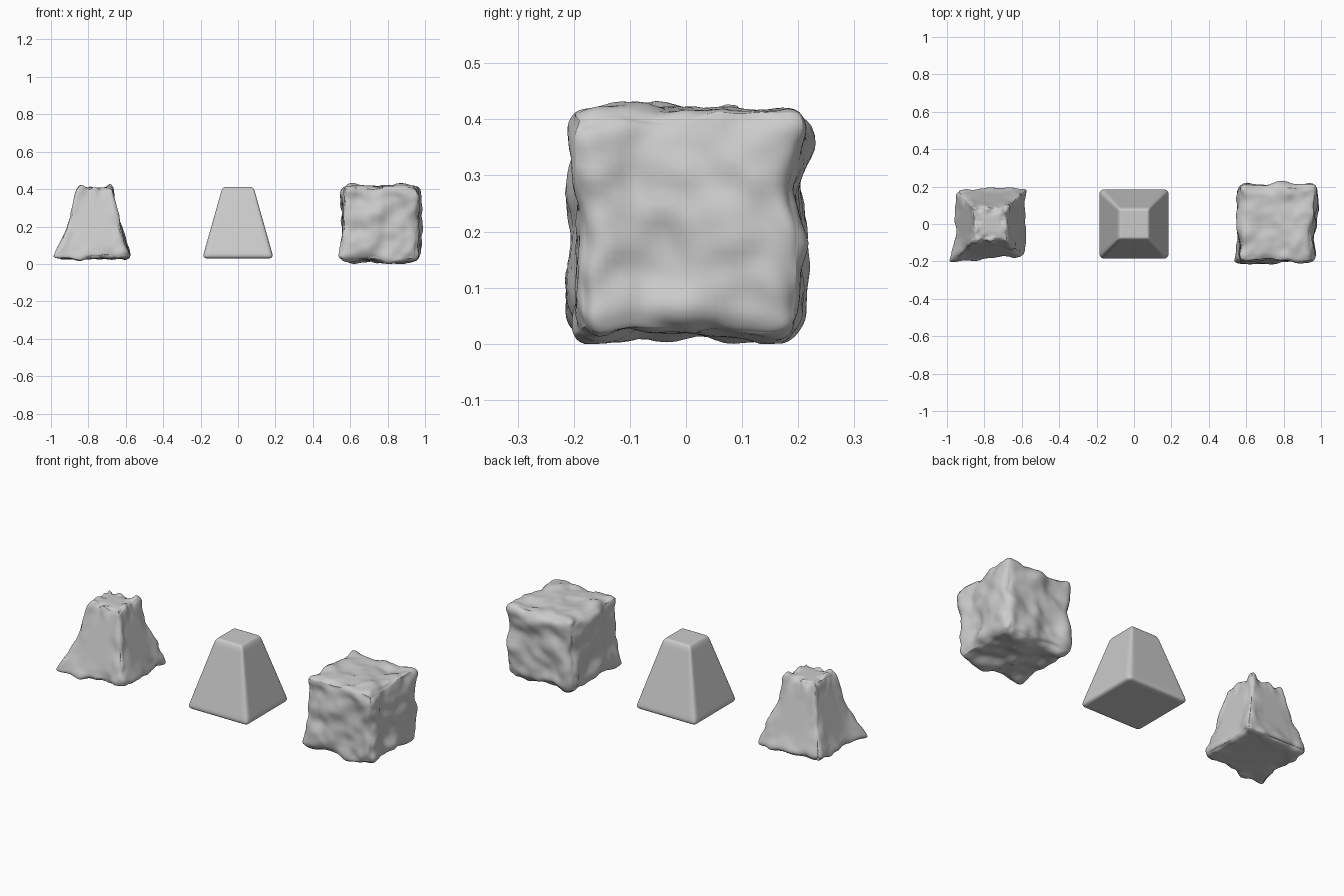
import bpy, bmesh, math
from mathutils import Vector, noise

if "Cube" in bpy.data.objects:
    bpy.data.objects.remove(bpy.data.objects["Cube"])


def block(name, x, z, half, top, radius, cuts, rough=None):
    """Rounded cube, optionally roughened, tapered towards its top."""
    bm = bmesh.new()
    bmesh.ops.create_cube(bm, size=2)
    bmesh.ops.subdivide_edges(bm, edges=bm.edges[:], cuts=cuts, use_grid_fill=True)
    inner = 1 - radius / half
    for v in bm.verts:
        # crowd grid lines towards the edges, then round them
        p = Vector([math.sin(c * math.pi / 2) for c in v.co])
        core = Vector([max(-inner, min(inner, c)) for c in p])
        n = (p - core).normalized()
        q = core + n * (1 - inner)
        d = rough(p, n) if rough else Vector()
        s = 1 + (top / half - 1) * (q.z + 1) / 2
        q = q * half + d
        v.co = (q.x * s + x, q.y * s, max(0, q.z + z))
    bmesh.ops.recalc_face_normals(bm, faces=bm.faces[:])
    me = bpy.data.meshes.new(name)
    bm.to_mesh(me)
    bm.free()
    ob = bpy.data.objects.new(name, me)
    bpy.context.collection.objects.link(ob)
    for f in me.polygons:
        f.use_smooth = True
    return ob


def bumps(p, n, seed, fine):
    o = Vector((seed, seed * 2.3, -seed))
    return n * (0.026 * noise.noise(p * 1.7 + o) + fine * noise.noise(p * 4 + o))


def lump(p, where, push, width=0.35):
    return Vector(push) * math.exp(-((p - Vector(where)).length / width) ** 2)


def rough_all(p, n):
    d = bumps(p, n, 3.7, 0.01)
    # slightly pulled corners, the lower front left one most
    for sx in (-1, 1):
        for sy in (-1, 1):
            d += lump(p, (sx, sy, 1), (sx * 0.01, sy * 0.012, 0.005))
            d += lump(p, (sx, sy, -1), (sx * 0.008, sy * 0.008, -0.008))
    d += lump(p, (-1, -1, -0.9), (-0.025, -0.016, 0))
    d += lump(p, (1, -1, -1), (-0.012, 0.012, 0.008))
    # dented front right edge, bulging back right edge
    d += lump(p, (1, -1, 0.1), (-0.016, 0.018, 0))
    return d + lump(p, (1, 0.8, 0), (0.02, 0.004, 0), 0.5)


def rough_edges(p, n):
    # only the edges are broken up, the faces stay flat
    mid = sorted(abs(c) for c in p)[1]
    w = max(0, (mid - 0.5) / 0.5)
    d = bumps(p, n, 8.1, 0.012) * w
    for sx in (-1, 1):
        for sy in (-1, 1):
            d += lump(p, (sx, sy, 1), (sx * 0.016, sy * 0.016, 0.004))
    # long front left foot, chipped front right foot
    d += lump(p, (-1, -1, -0.95), (-0.048, -0.026, -0.01), 0.4)
    d += lump(p, (1, -1, -1), (-0.014, 0.016, 0.008))
    return d + lump(p, (1, 1, -0.8), (0.012, 0.004, 0))


# left: tapered block with broken edges
block("chipped_tapered_block", -0.767, 0.219, 0.19, 0.088, 0.03, 31, rough_edges)
# middle: clean tapered block
block("smooth_tapered_block", 0, 0.22, 0.191, 0.083, 0.026, 23)
# right: rough rock cube
block("rough_rock_cube", 0.762, 0.215, 0.203, 0.203, 0.05, 35, rough_all)
